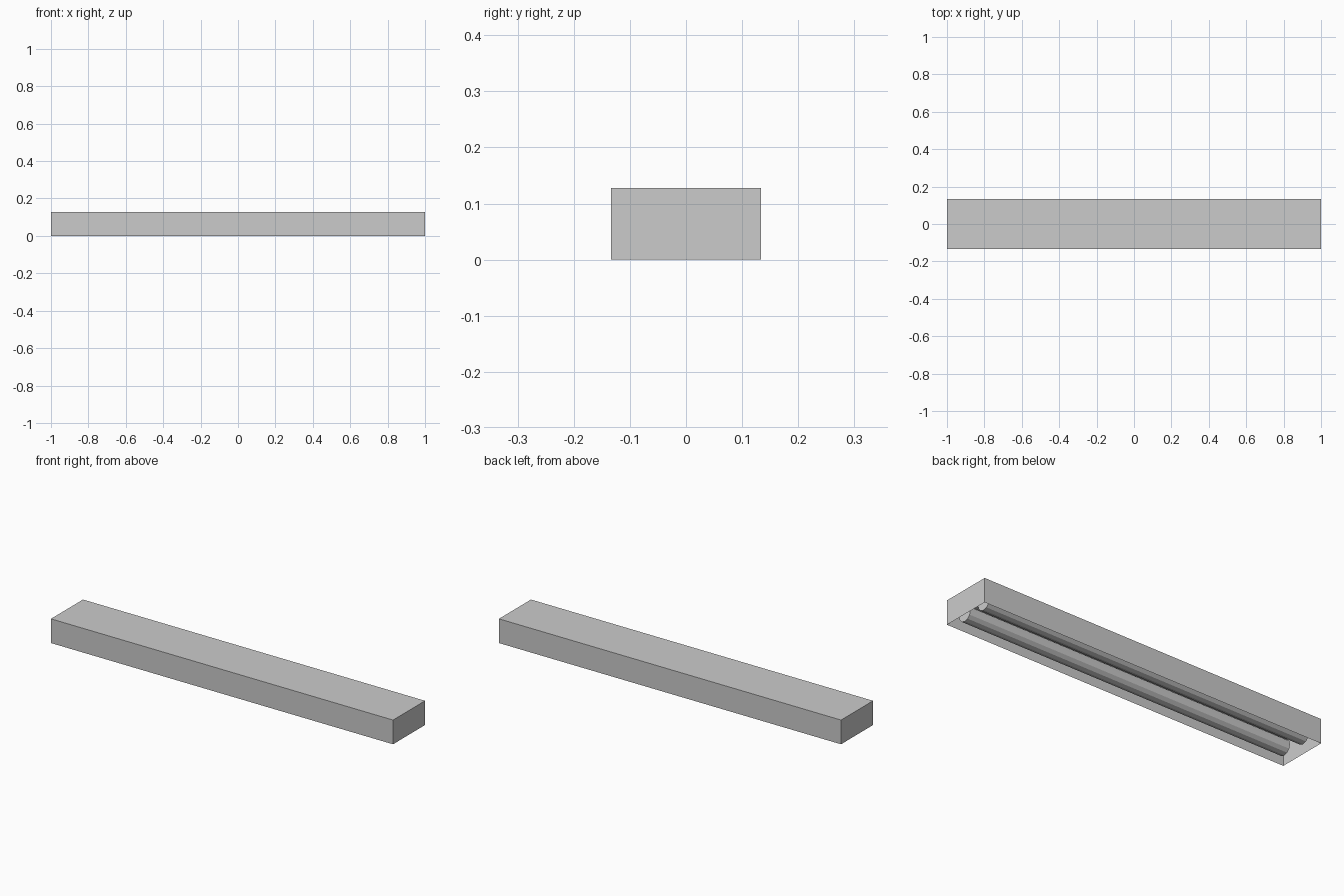
import bpy, bmesh
from math import pi
from mathutils import Matrix

if "Cube" in bpy.data.objects:
    bpy.data.objects.remove(bpy.data.objects["Cube"])

LENGTH, WIDTH, HEIGHT = 2.0, 0.267, 0.128


def add_object(name, bm):
    mesh = bpy.data.meshes.new(name)
    bm.to_mesh(mesh)
    bm.free()
    obj = bpy.data.objects.new(name, mesh)
    bpy.context.collection.objects.link(obj)
    return obj


# Thin sheet housing: a box with its underside open
bm = bmesh.new()
bmesh.ops.create_cube(bm, size=1.0, matrix=Matrix.Translation((0, 0, HEIGHT / 2))
                      @ Matrix.Diagonal((LENGTH, WIDTH, HEIGHT, 1)))
bm.normal_update()
underside = [f for f in bm.faces if f.normal.z < -0.5]
bmesh.ops.delete(bm, geom=underside, context='FACES_ONLY')
add_object("housing", bm)

# Two faceted tubes hanging side by side inside the housing
for name, y in (("front_tube", -0.067), ("back_tube", 0.067)):
    bm = bmesh.new()
    bmesh.ops.create_cone(bm, cap_ends=True, segments=12, radius1=0.04, radius2=0.04,
                          depth=1.9, matrix=Matrix.Translation((0, y, 0.047))
                          @ Matrix.Rotation(pi / 2, 4, 'Y'))
    add_object(name, bm)
